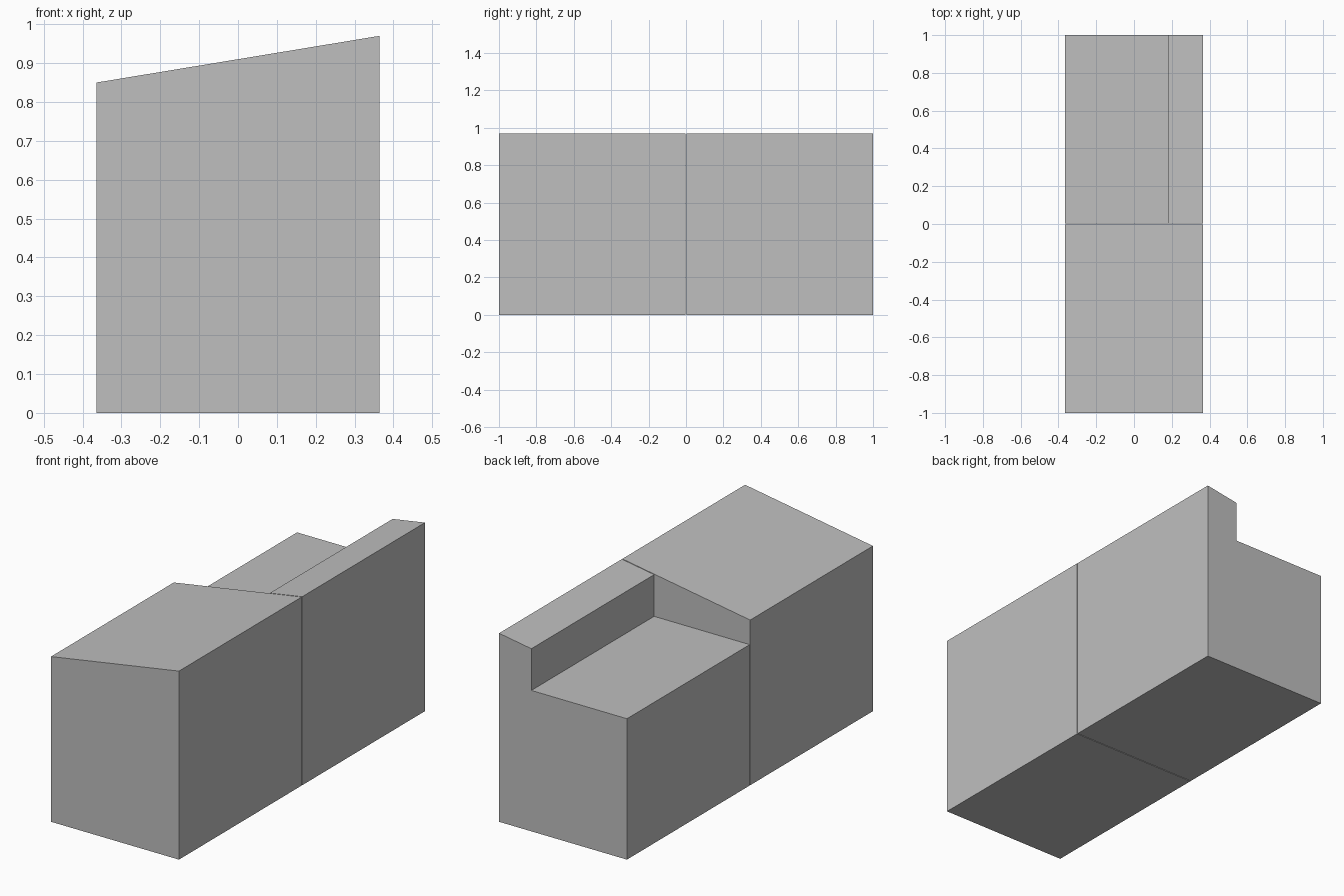
import bpy
import bmesh

# Remove the default cube
cube = bpy.data.objects.get("Cube")
if cube:
    bpy.data.objects.remove(cube, do_unlink=True)

# Single flat grey
COLOR = (0.52, 0.52, 0.52, 1.0)
grey = bpy.data.materials.new("plain_grey")
grey.use_nodes = True
grey.diffuse_color = COLOR
grey.node_tree.nodes["Principled BSDF"].inputs["Base Color"].default_value = COLOR

HALF_W = 0.364      # half width
LOW, HIGH = 0.85, 0.97  # sloped top heights at -x and +x
STEP_X, FLOOR_Z = 0.18, 0.725
GAP = 0.002         # half of the thin seam between the blocks


def top_height(x):
    return LOW + (HIGH - LOW) * (x + HALF_W) / (2 * HALF_W)


def extrude_profile(name, profile, y0, y1):
    """Extrude an (x, z) profile along y into a closed block."""
    bm = bmesh.new()
    face = bm.faces.new([bm.verts.new((x, y0, z)) for x, z in profile])
    result = bmesh.ops.extrude_face_region(bm, geom=[face])
    verts = [v for v in result["geom"] if isinstance(v, bmesh.types.BMVert)]
    bmesh.ops.translate(bm, vec=(0, y1 - y0, 0), verts=verts)
    bmesh.ops.recalc_face_normals(bm, faces=bm.faces)
    mesh = bpy.data.meshes.new(name)
    bm.to_mesh(mesh)
    bm.free()
    mesh.materials.append(grey)
    obj = bpy.data.objects.new(name, mesh)
    bpy.context.collection.objects.link(obj)
    return obj


# Front block with a sloped top
extrude_profile("front_block", [
    (-HALF_W, 0), (HALF_W, 0), (HALF_W, HIGH), (-HALF_W, LOW),
], -1.0, -GAP)

# Rear block: low flat floor with a tall parapet along +x
extrude_profile("rear_stepped_block", [
    (-HALF_W, 0), (HALF_W, 0), (HALF_W, HIGH),
    (STEP_X, top_height(STEP_X)), (STEP_X, FLOOR_Z), (-HALF_W, FLOOR_Z),
], GAP, 1.0)
